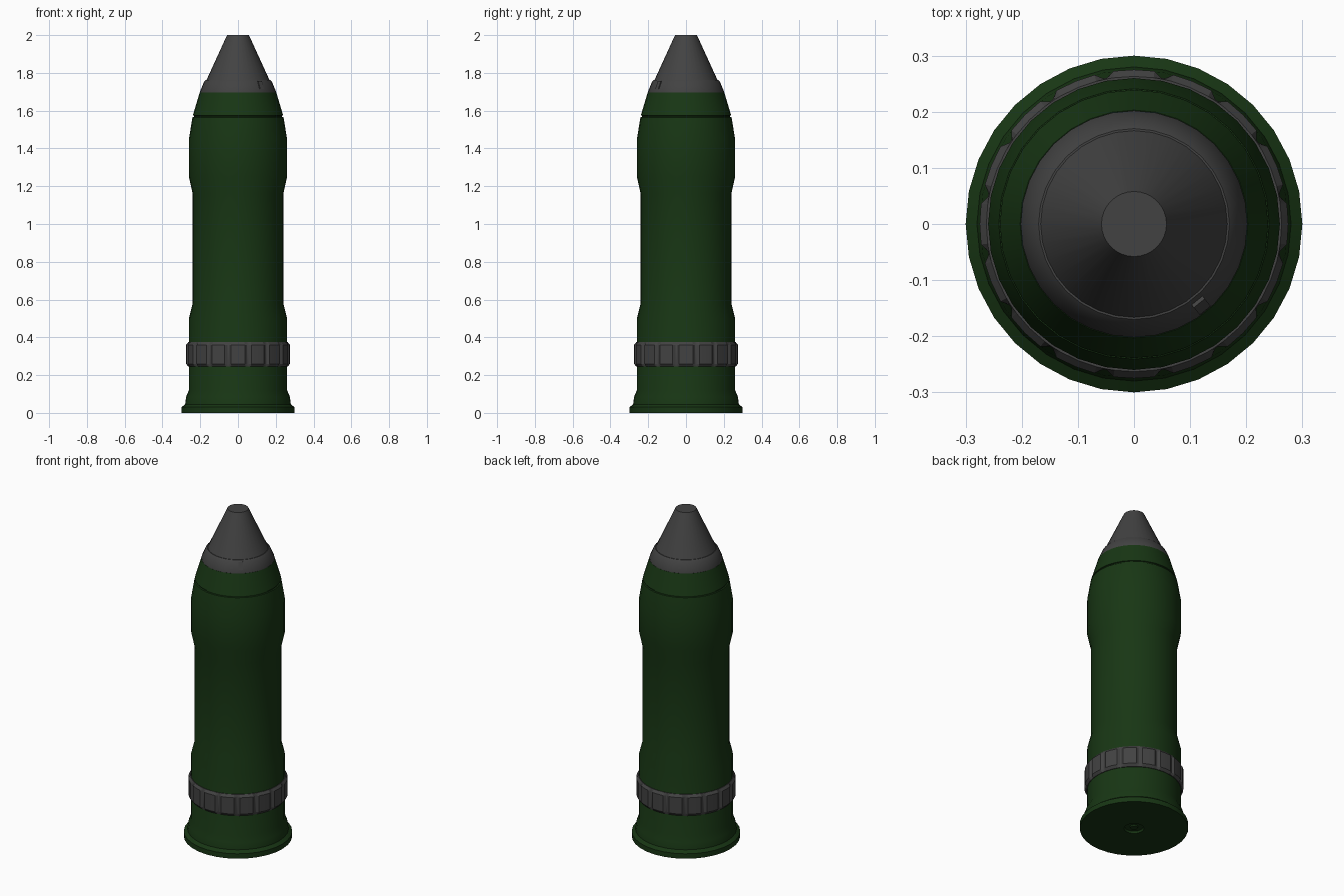
import bpy, math
from mathutils import Matrix

if "Cube" in bpy.data.objects:
    bpy.data.objects.remove(bpy.data.objects["Cube"])

SIDES = 32


def material(name, rgb):
    m = bpy.data.materials.new(name)
    m.diffuse_color = (*rgb, 1)
    m.use_nodes = True
    m.node_tree.nodes["Principled BSDF"].inputs["Base Color"].default_value = m.diffuse_color
    return m


green = material("dark_green_paint", (0.009, 0.037, 0.007))
steel = material("dark_steel", (0.055, 0.055, 0.055))


def make(name, verts, faces, mat):
    me = bpy.data.meshes.new(name)
    me.from_pydata(verts, [], faces)
    me.materials.append(mat)
    ob = bpy.data.objects.new(name, me)
    bpy.context.collection.objects.link(ob)
    bpy.ops.object.select_all(action='DESELECT')
    ob.select_set(True)
    bpy.context.view_layer.objects.active = ob
    bpy.ops.object.shade_smooth_by_angle(angle=math.radians(25))
    return ob


def lathe(name, profile, mat, angles=None, scale=None):
    """Spin (radius, z) points, bottom to top, and cap both ends."""
    angles = angles or [2 * math.pi * i / SIDES for i in range(SIDES)]
    n = len(angles)
    verts, faces = [], []
    for k, (r, z) in enumerate(profile):
        for i, a in enumerate(angles):
            rr = r + (scale(i, k) if scale else 0)
            verts.append((rr * math.cos(a), rr * math.sin(a), z))
    for k in range(len(profile) - 1):
        for i in range(n):
            j = (i + 1) % n
            faces.append((k * n + i, k * n + j, (k + 1) * n + j, (k + 1) * n + i))
    faces.append(tuple(reversed(range(n))))
    faces.append(tuple(range((len(profile) - 1) * n, len(profile) * n)))
    return make(name, verts, faces, mat)


# Casing with flanged base, primer recess, waist and groove below the shoulder
lathe("shell_casing", [
    (0.02, 0.004), (0.022, 0.012), (0.05, 0.012), (0.055, 0.0),
    (0.30, 0.0), (0.30, 0.03), (0.28, 0.045), (0.275, 0.085), (0.26, 0.12),
    (0.26, 0.50), (0.24, 0.58), (0.24, 1.16), (0.26, 1.25), (0.26, 1.45),
    (0.241, 1.565), (0.234, 1.567), (0.234, 1.573), (0.239, 1.575),
    (0.203, 1.695)], green)

# Driving band: 16 raised pads with narrow sunken gaps, centred on the front
PADS = 16
step = 2 * math.pi / PADS
offsets = [-0.47, -0.34, 0, 0.34, 0.47]
angles = [(p + o) * step for p in range(PADS) for o in offsets]


def pad_height(i, k):
    raised = i % 5 in (1, 2, 3) and k in (1, 2)
    return 0.01 if raised else 0


lathe("driving_band", [(0.263, 0.245), (0.265, 0.26), (0.265, 0.36), (0.263, 0.375)],
      steel, angles, pad_height)

# Fuze: collar and truncated nose cone
lathe("fuze_collar", [(0.202, 1.692), (0.202, 1.70), (0.180, 1.752), (0.170, 1.763)], steel)
lathe("fuze_nose", [(0.170, 1.755), (0.058, 2.0)], steel)

# Small setting key on the collar
bpy.ops.mesh.primitive_cube_add(size=1)
key = bpy.context.object
key.name = "fuze_key"
key.matrix_world = (Matrix.Rotation(math.radians(-50.5), 4, 'Z')
                    @ Matrix.Translation((0.183, 0, 1.733))
                    @ Matrix.Rotation(math.radians(-22), 4, 'Y')
                    @ Matrix.Diagonal((0.018, 0.025, 0.045, 1)))
key.data.materials.append(steel)
